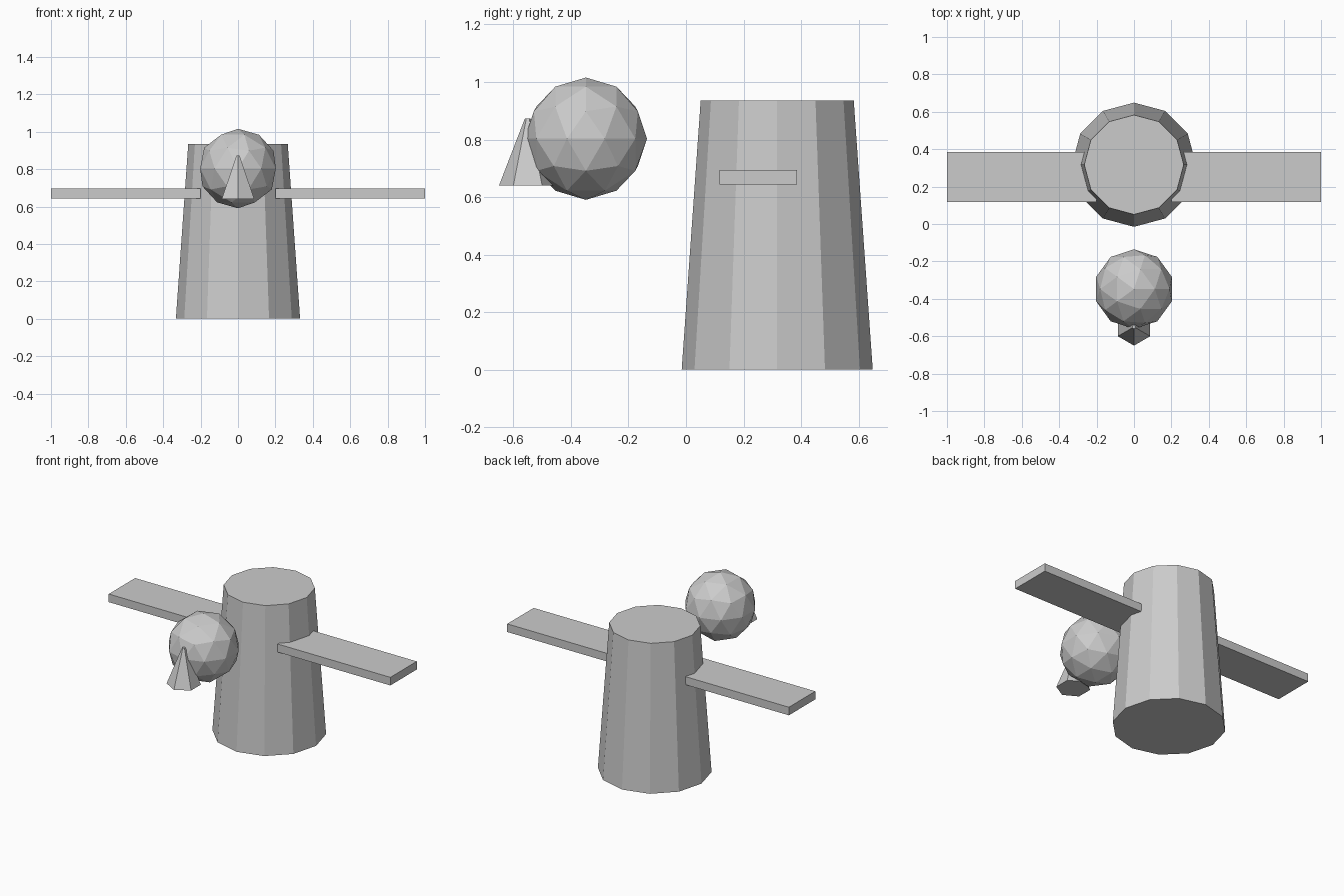
import bpy
import bmesh
from mathutils import Matrix, Vector

if "Cube" in bpy.data.objects:
    bpy.data.objects.remove(bpy.data.objects["Cube"])

grey = bpy.data.materials.new("plain grey")
grey.diffuse_color = (0.6, 0.6, 0.6, 1)
grey.use_nodes = True
grey.node_tree.nodes["Principled BSDF"].inputs["Base Color"].default_value = grey.diffuse_color


def add_part(name, bm):
    """Turn a bmesh into a flat-shaded grey object."""
    bmesh.ops.recalc_face_normals(bm, faces=bm.faces)
    mesh = bpy.data.meshes.new(name)
    bm.to_mesh(mesh)
    bm.free()
    mesh.materials.append(grey)
    obj = bpy.data.objects.new(name, mesh)
    bpy.context.collection.objects.link(obj)
    return obj


def cone(name, sides, r_bottom, r_top, y, z0, z1):
    """Upright tapered prism with a vertex pointing along y."""
    bm = bmesh.new()
    bmesh.ops.create_cone(bm, cap_ends=True, segments=sides,
                          radius1=r_bottom, radius2=r_top, depth=z1 - z0,
                          matrix=Matrix.Translation((0, y, (z0 + z1) / 2)))
    # start every ring at the same direction along the y axis
    first = max((v.co for v in bm.verts), key=lambda c: c.y)
    offset = Vector((0, 1)).angle_signed(Vector((first.x, first.y - y)))
    bmesh.ops.rotate(bm, verts=bm.verts, cent=(0, y, 0),
                     matrix=Matrix.Rotation(offset, 3, 'Z'))
    return add_part(name, bm)


def box(name, lo, hi):
    lo, hi = Vector(lo), Vector(hi)
    bm = bmesh.new()
    bmesh.ops.create_cube(bm, size=1, matrix=Matrix.Translation((lo + hi) / 2)
                          @ Matrix.Diagonal((*(hi - lo), 1)))
    return add_part(name, bm)


# Tapered twelve-sided body
cone("body", 12, 0.332, 0.266, 0.317, 0, 0.935)

# Faceted head in front of the body
bm = bmesh.new()
bmesh.ops.create_icosphere(bm, subdivisions=2, radius=0.2125,
                           matrix=Matrix.Translation((0, -0.348, 0.803)))
add_part("head", bm)

# Six-sided beak with a tiny blunt tip
cone("beak", 6, 0.1, 0.01, -0.55, 0.64, 0.873)

# Flat plank wings on both sides
for side, x0, x1 in (("left", -1.0, -0.2), ("right", 0.2, 1.0)):
    box(side + "_wing", (x0, 0.117, 0.643), (x1, 0.385, 0.695))
